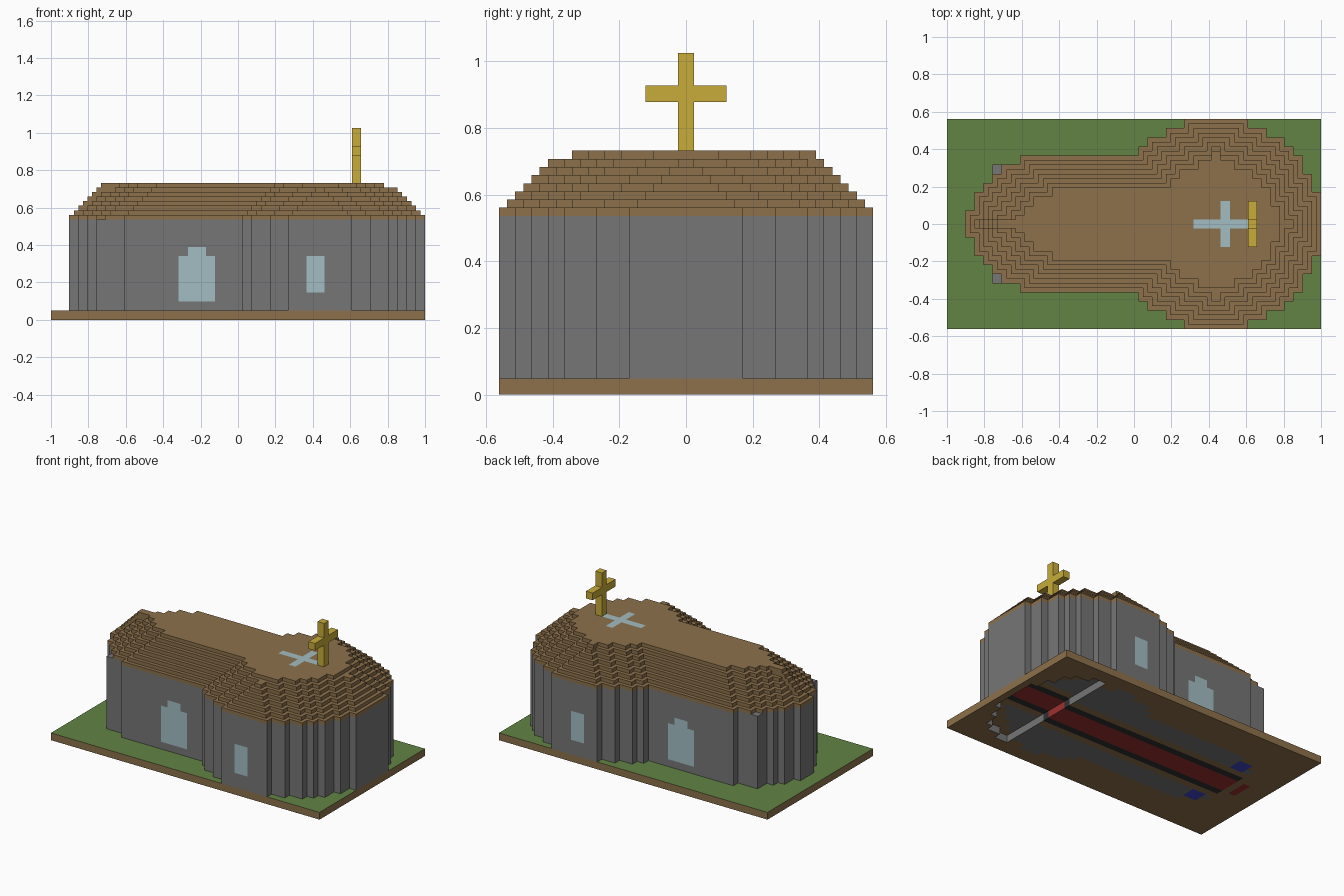
import bpy, bmesh

if "Cube" in bpy.data.objects:
    bpy.data.objects.remove(bpy.data.objects["Cube"])

V = 2 / 41          # one block
H = V / 2           # half block, used by the stepped roof

# Flat colours (linear)
COLOURS = {
    "stone": (0.18, 0.18, 0.18), "timber_brown": (0.266, 0.165, 0.072),
    "grass_green": (0.122, 0.23, 0.058), "pale_glass": (0.366, 0.515, 0.546),
    "gold": (0.578, 0.413, 0.042), "carpet_red": (0.33, 0.03, 0.03),
    "black": (0.03, 0.03, 0.03), "blue": (0.05, 0.06, 0.6),
}
NAMES = list(COLOURS)
MATS = []
for n, c in COLOURS.items():
    m = bpy.data.materials.new(n)
    m.diffuse_color = (*c, 1)
    m.use_nodes = True
    m.node_tree.nodes["Principled BSDF"].inputs["Base Color"].default_value = m.diffuse_color
    MATS.append(m)


def blocks(name, vox, size, shift, paint=None):
    """Mesh the outer faces of a {(i, j, k): colour} block set."""
    bm = bmesh.new()
    pool = {}

    def vert(p):
        if p not in pool:
            pool[p] = bm.verts.new(((p[0] - shift) * size, (p[1] - shift) * size, p[2] * size))
        return pool[p]

    for cell, colour in vox.items():
        for axis in range(3):
            for side in (0, 1):
                nb = list(cell)
                nb[axis] += 2 * side - 1
                if tuple(nb) in vox:
                    continue
                u, w = (axis + 1) % 3, (axis + 2) % 3
                ring = []
                for du, dw in ((0, 0), (1, 0), (1, 1), (0, 1)):
                    p = list(cell)
                    p[axis] += side
                    p[u] += du
                    p[w] += dw
                    ring.append(vert(tuple(p)))
                f = bm.faces.new(ring if side else ring[::-1])
                col = paint(cell, axis, side, colour) if paint else colour
                f.material_index = NAMES.index(col)
    me = bpy.data.meshes.new(name)
    bm.to_mesh(me)
    bm.free()
    for m in MATS:
        me.materials.append(m)
    ob = bpy.data.objects.new(name, me)
    bpy.context.collection.objects.link(ob)
    return ob


def erode(cells, diagonal):
    steps = [(1, 0), (-1, 0), (0, 1), (0, -1)]
    if diagonal:
        steps += [(1, 1), (1, -1), (-1, 1), (-1, -1)]
    return {(i, j) for i, j in cells if all((i + a, j + b) in cells for a, b in steps)}


# Plan: round choir, straight nave, rounded west end
CIRCLE = [11, 11, 11, 11, 10, 10, 9, 9, 8, 7, 5, 3]   # half width for each |row|
WEST = {-18: 1, -17: 3, -16: 4, -15: 6, -14: 6, -13: 6}
plan = {(9 + d, j) for j in range(-11, 12) for d in range(-CIRCLE[abs(j)], CIRCLE[abs(j)] + 1)}
plan |= {(i, j) for i in range(-12, 9) for j in range(-7, 8)}
plan |= {(i, j) for i, w in WEST.items() for j in range(-w, w + 1)}
inside = erode(plan, False)


# Ground with the floor pattern and the hollow under the raised choir
def floor_colour(i, j):
    a = abs(j)
    if (i, j) not in inside:
        return "carpet_red" if i == -17 and a < 2 else "grass_green"
    if a < 2 and i != -16:
        return "carpet_red"
    if a == 2 and i > -16:
        return "black"
    if i in (-14, -13) and a in (4, 5):
        return "blue"
    if (-16 < i < 3 and a in (4, 5, 6)) or (i >= 3 and (i - 9) ** 2 + j * j < 85 and a > 3):
        return "stone"
    return "grass_green"


def ground_paint(cell, axis, side, colour):
    if colour != "grass_green":
        return colour
    if axis == 2:
        return "grass_green" if side else "timber_brown"
    edge = abs(cell[axis]) == (20, 11)[axis]
    return "timber_brown" if edge else "stone"


hollow = {c for c in inside if c[0] >= 13}
ground = {(i, j, 0): floor_colour(i, j) for i in range(-20, 21) for j in range(-11, 12)
          if (i, j) not in hollow}
blocks("ground", ground, V, 0.5, ground_paint)
blocks("choir_platform", {(i, j, 1): floor_colour(i, j) for i, j in hollow}, V, 0.5, ground_paint)


# Stone walls with flush glass windows on both long sides
def wall_colour(i, j, k):
    if abs(j) == 7 and ((-6 <= i <= -3 and 2 <= k <= 6) or (i in (-5, -4) and k == 7)):
        return "pale_glass"
    if abs(j) == 11 and i in (8, 9) and 3 <= k <= 6:
        return "pale_glass"
    return "stone"


blocks("walls", {(i, j, k): wall_colour(i, j, k) for i, j in plan - inside for k in range(1, 11)},
       V, 0.5)

# Stepped roof: the plan shrinks by half a block at every half-block layer
layer = {(2 * i + a, 2 * j + b) for i, j in plan if (i, j) not in ((-15, 6), (-15, -6))
         for a in (0, 1) for b in (0, 1)}
roof = {}
for k in range(8):
    if k:
        layer = erode(layer, True)
    ridges = {(a, b) for a in range(-36 + k, -20) for b in (0, 1)}      # west tip
    ridges |= {(a, b) for a in (18, 19) for b in range(10, 24 - k)}     # back tip
    for a, b in layer | ridges:
        i, j = a // 2, b // 2
        sky = k > 5 and ((7 <= i <= 12 and j == 0) or (i == 10 and abs(j) <= 2))
        roof[(a, b, 22 + k)] = "pale_glass" if sky else "timber_brown"
blocks("roof", roof, H, 1)

# Gold cross on the roof
cross = {(13, 0, k): "gold" for k in range(15, 21)}
cross.update({(13, j, 18): "gold" for j in range(-2, 3)})
blocks("roof_cross", cross, V, 0.5)
